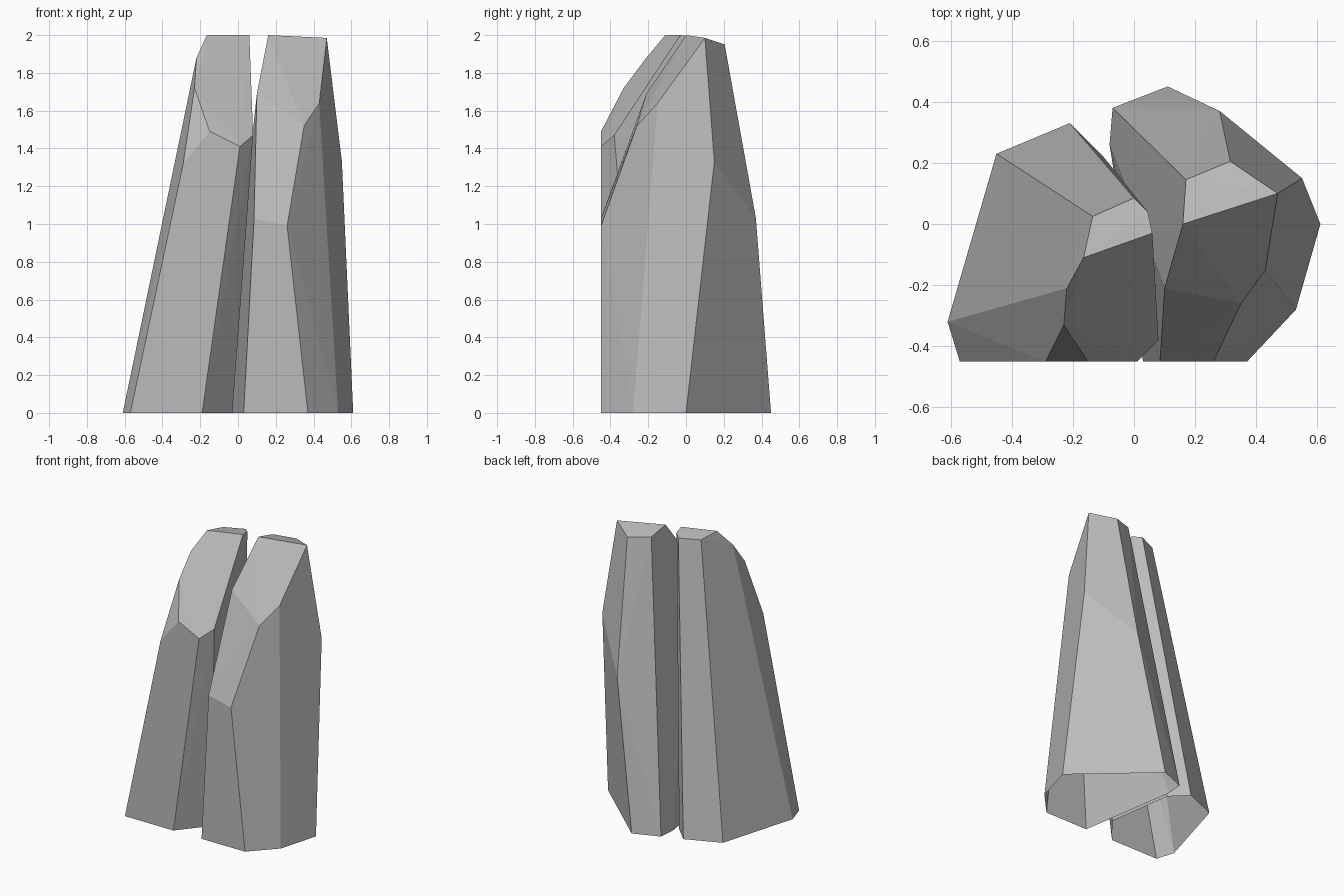
import bpy, bmesh, math

cube = bpy.data.objects.get("Cube")
if cube:
    bpy.data.objects.remove(cube, do_unlink=True)

# Plain stone grey
stone = bpy.data.materials.new("stone_grey")
stone.use_nodes = True
GREY = (0.5, 0.5, 0.5, 1)
stone.diffuse_color = GREY
bsdf = next(n for n in stone.node_tree.nodes if n.type == "BSDF_PRINCIPLED")
bsdf.inputs["Base Color"].default_value = GREY


def rock_pillar(name, base, corners):
    """Chiselled rock: hull over a ground outline and upper corners, open below."""
    bm = bmesh.new()
    for x, y in base:
        bm.verts.new((x, y, 0))
    for co in corners:
        bm.verts.new(co)
    hull = bmesh.ops.convex_hull(bm, input=bm.verts[:])
    spare = {g for g in hull["geom_interior"] + hull["geom_unused"]
             if isinstance(g, bmesh.types.BMVert)}
    bmesh.ops.delete(bm, geom=list(spare), context="VERTS")
    bmesh.ops.recalc_face_normals(bm, faces=bm.faces[:])

    # Remove the underside and merge flat triangles into clean facets
    under = [f for f in bm.faces if all(v.co.z < 0.001 for v in f.verts)]
    bmesh.ops.delete(bm, geom=under, context="FACES")
    bmesh.ops.dissolve_limit(bm, angle_limit=math.radians(1.5),
                             verts=bm.verts[:], edges=bm.edges[:])

    mesh = bpy.data.meshes.new(name)
    bm.to_mesh(mesh)
    bm.free()
    mesh.materials.append(stone)
    obj = bpy.data.objects.new(name, mesh)
    bpy.context.collection.objects.link(obj)
    return obj


# Pillar on the -x side, leaning inwards
rock_pillar(
    "right_rock_pillar",
    base=[(-.57, -.45), (-.61, -.32), (-.45, .23), (-.21, .33),
          (-.1, .22), (-.03, -.255), (-.19, -.45)],
    corners=[
        # front face and slope
        (-.29, -.45, 1.32), (-.15, -.45, 1.49), (.01, -.45, 1.41),
        (.08, -.38, 1.47), (-.23, -.33, 1.72), (-.22, -.21, 1.88),
        # top face
        (-.165, -.11, 2), (.06, -.03, 2), (.045, .04, 1.99),
        (0, .085, 1.98), (-.135, .025, 1.98)])

# Pillar on the +x side, stepped at the front
rock_pillar(
    "left_rock_pillar",
    base=[(.03, -.45), (.37, -.45), (.53, -.28), (.61, 0),
          (.11, .45), (-.07, .38), (-.08, .26)],
    corners=[
        # front face and stepped slopes
        (.085, -.45, 1.03), (.26, -.45, .99), (.35, -.26, 1.52),
        (.1, -.21, 1.69), (.43, -.15, 1.64),
        # side and back corners
        (.55, .15, 1.33), (.28, .37, 1.03),
        # top face
        (.16, 0, 2), (.47, .1, 1.985), (.315, .205, 1.95), (.17, .145, 1.965)])
